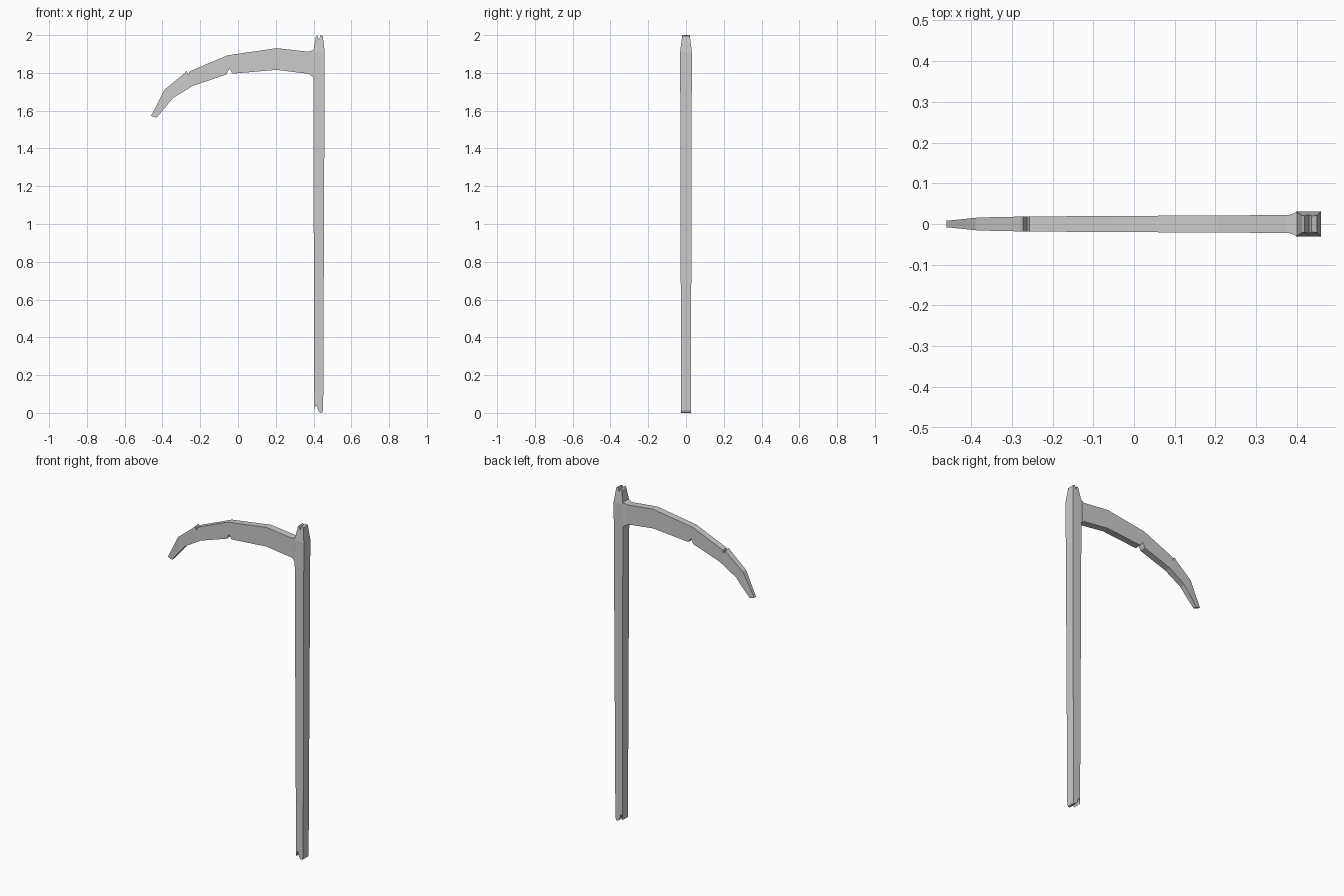
import bpy, bmesh
from mathutils import Vector

if "Cube" in bpy.data.objects:
    bpy.data.objects.remove(bpy.data.objects["Cube"])


def interp(stops, t):
    """Piecewise linear half-thickness along an axis."""
    if t <= stops[0][0]:
        return stops[0][1]
    for (a, u), (b, v) in zip(stops, stops[1:]):
        if t <= b:
            return u + (v - u) * (t - a) / (b - a)
    return stops[-1][1]


def tapered_plate(name, profile, axis, stops):
    """Extrude an x-z profile in y, with thickness varying along one axis."""
    bm = bmesh.new()
    face = bm.faces.new([bm.verts.new((x, -1, z)) for x, z in profile])
    ext = bmesh.ops.extrude_face_region(bm, geom=[face], use_keep_orig=True)
    for v in ext["geom"]:
        if isinstance(v, bmesh.types.BMVert):
            v.co.y = 1
    normal = Vector((0, 0, 0))
    normal[axis] = 1
    for t, _ in stops[1:-1]:
        bmesh.ops.bisect_plane(bm, geom=bm.verts[:] + bm.edges[:] + bm.faces[:],
                               dist=1e-5, plane_co=normal * t, plane_no=normal)
    for v in bm.verts:
        v.co.y *= interp(stops, v.co[axis])
    bmesh.ops.recalc_face_normals(bm, faces=bm.faces[:])
    mesh = bpy.data.meshes.new(name)
    bm.to_mesh(mesh)
    bm.free()
    obj = bpy.data.objects.new(name, mesh)
    bpy.context.collection.objects.link(obj)
    return obj


# Square shaft: chipped foot, slight widening upward, tapered split tip
shaft = [(0.404, 0.012), (0.413, 0.045), (0.428, 0.006), (0.437, 0.0),
         (0.446, 0.002), (0.451, 0.015),
         (0.459, 1.91), (0.449, 1.995), (0.436, 2.0), (0.429, 1.975),
         (0.423, 1.99), (0.418, 2.0), (0.412, 1.99), (0.398, 1.91)]
tapered_plate("shaft", shaft, 2, [(0, 0.026), (1.91, 0.031), (2.0, 0.02)])

# Curved blade: flared root, nicked on both edges, narrowing to the tip
blade = [(0.402, 1.922), (0.373, 1.912), (0.204, 1.931), (-0.055, 1.893),
         (-0.257, 1.808), (-0.262, 1.788), (-0.272, 1.811), (-0.28, 1.801),
         (-0.389, 1.711), (-0.46, 1.572), (-0.431, 1.563), (-0.344, 1.667),
         (-0.238, 1.732), (-0.063, 1.791), (-0.046, 1.822), (-0.029, 1.796),
         (0.204, 1.816), (0.373, 1.795), (0.402, 1.773)]
tapered_plate("blade", blade, 0, [(-0.46, 0.008), (-0.38, 0.016), (-0.26, 0.0185),
                                  (0.38, 0.022), (0.402, 0.030)])
